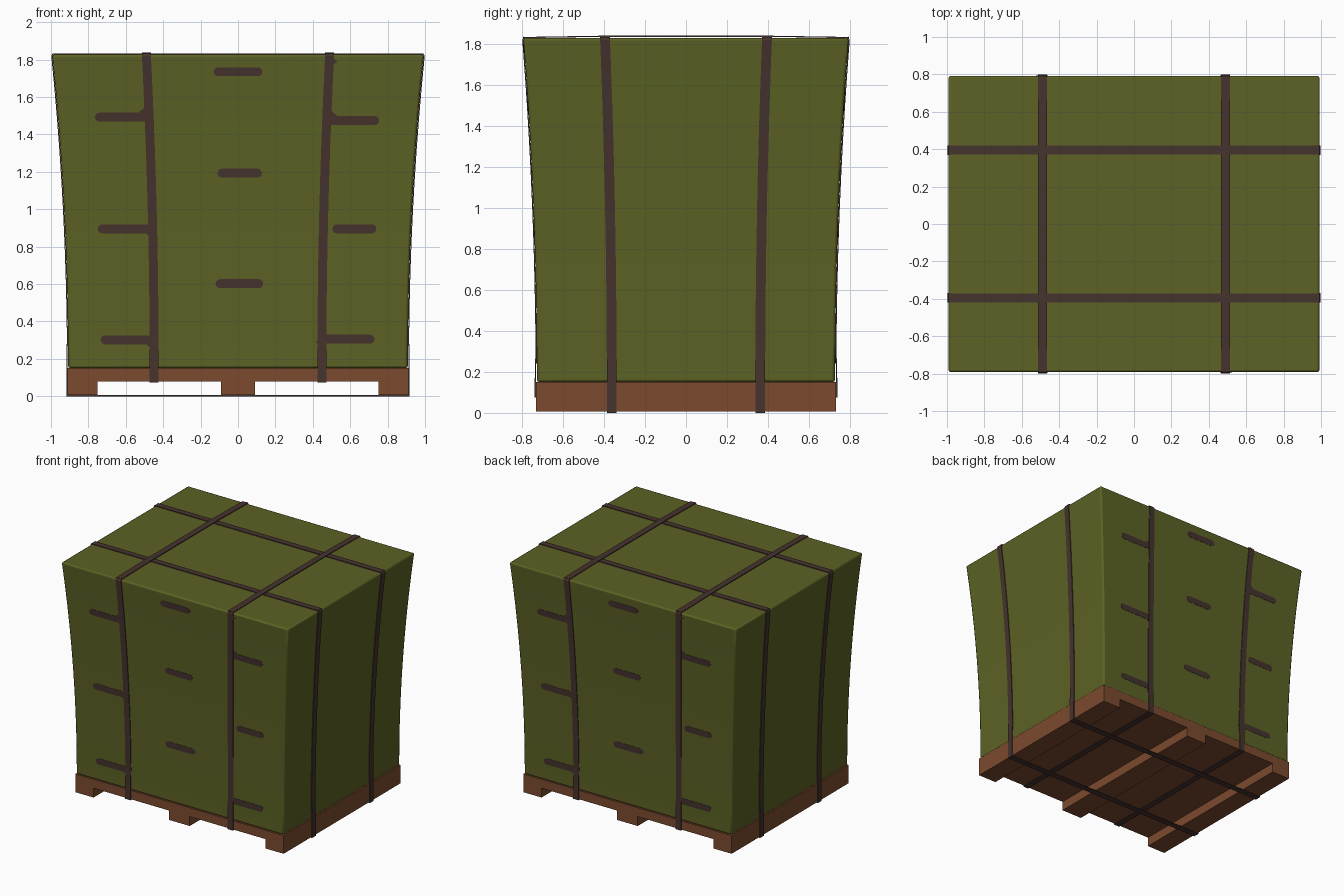
import bpy, bmesh, math

if "Cube" in bpy.data.objects:
    bpy.data.objects.remove(bpy.data.objects["Cube"])

Z0, Z1 = 0.15, 1.827      # cargo bottom and top
DECK = 0.08               # underside of pallet deck
T = 0.006                 # strap thickness
W = 0.024                 # half strap width


def material(name, rgb):
    m = bpy.data.materials.new(name)
    m.diffuse_color = (*rgb, 1)
    m.use_nodes = True
    m.node_tree.nodes["Principled BSDF"].inputs["Base Color"].default_value = m.diffuse_color
    return m


OLIVE = material("olive canvas", (0.108, 0.122, 0.018))
WOOD = material("red brown wood", (0.200, 0.070, 0.028))
DARK = material("dark brown strap", (0.060, 0.033, 0.027))


def flare(z):
    return max(0.0, (z - Z0) / (Z1 - Z0)) ** 2


def hx(z):
    return 0.908 + 0.085 * flare(z)


def hy(z):
    return 0.727 + 0.066 * flare(z)


def finish(bm, name, mat):
    bmesh.ops.recalc_face_normals(bm, faces=bm.faces)
    me = bpy.data.meshes.new(name)
    bm.to_mesh(me)
    bm.free()
    me.materials.append(mat)
    ob = bpy.data.objects.new(name, me)
    bpy.context.collection.objects.link(ob)
    return ob


def box(name, x0, x1, y0, y1, z0, z1, mat):
    bm = bmesh.new()
    bmesh.ops.create_cube(bm, size=1)
    for v in bm.verts:
        v.co.x = x1 if v.co.x > 0 else x0
        v.co.y = y1 if v.co.y > 0 else y0
        v.co.z = z1 if v.co.z > 0 else z0
    return finish(bm, name, mat)


# cargo wrapped in canvas: stacked rectangles flaring outward to the top
bm = bmesh.new()
N = 10
rings = []
for i in range(N + 1):
    z = Z0 + (Z1 - Z0) * i / N
    rings.append([bm.verts.new((sx * hx(z), sy * hy(z), z))
                  for sx, sy in ((-1, -1), (1, -1), (1, 1), (-1, 1))])
for a, b in zip(rings, rings[1:]):
    for k in range(4):
        bm.faces.new((a[k], a[(k + 1) % 4], b[(k + 1) % 4], b[k]))
bm.faces.new(rings[0][::-1])
bm.faces.new(rings[-1])
cargo = finish(bm, "canvas_cargo", OLIVE)
bev = cargo.modifiers.new("soft edges", 'BEVEL')
bev.width = 0.012
bev.segments = 2
bev.limit_method = 'ANGLE'
bpy.context.view_layer.objects.active = cargo
cargo.select_set(True)
bpy.ops.object.shade_smooth_by_angle(angle=math.radians(35))

# pallet: deck and three runners
box("pallet_deck", -0.912, 0.912, -0.732, 0.732, DECK, Z0, WOOD)
for n, (a, b) in {"left": (-0.912, -0.752), "middle": (-0.09, 0.09), "right": (0.752, 0.912)}.items():
    box("pallet_runner_" + n, a, b, -0.732, 0.732, 0.006, DECK, WOOD)


def strap(name, half, bottom, base, top_pos, over, along_y):
    """Closed band around the load; half(z) is the reach, top_pos its sideways place."""
    side_half = hx if along_y else hy

    def path(o):
        zs = [bottom - o, Z0] + [Z0 + (Z1 - Z0) * i / N for i in range(1, N)] + [Z1 - 0.008]
        right = [(max(base, half(z)) + o if z <= Z0 else half(z) + o, z) for z in zs]
        right.append((half(Z1) + o - 0.008, Z1 + o))
        if over:  # lifted where it crosses the other straps
            right += [(0.395 + W, Z1 + o + T), (0.395 - W, Z1 + o + T)]
        return right + [(-p, z) for p, z in reversed(right)]

    bm = bmesh.new()
    loops = []
    for (pi, zi), (po, zo) in zip(path(0.0005), path(T)):
        c = top_pos * side_half(max(zi, Z0)) / side_half(Z1)
        quad = []
        for p, z, w in ((pi, zi, -W), (po, zo, -W), (po, zo, W), (pi, zi, W)):
            quad.append(bm.verts.new((c + w, p, z) if along_y else (p, c + w, z)))
        loops.append(quad)
    for i in range(len(loops)):
        a, b = loops[i], loops[(i + 1) % len(loops)]
        for k in range(4):
            bm.faces.new((a[k], a[(k + 1) % 4], b[(k + 1) % 4], b[k]))
    finish(bm, name, DARK)


for s, n in ((-1, "first"), (1, "second")):
    strap("lengthwise_strap_" + n, hy, DECK, 0.732, s * 0.49, True, True)
    strap("crosswise_strap_" + n, hx, 0.006, 0.912, s * 0.395, False, False)


def plate(bm, outline, place):
    """Thin plate from a 2D outline; place(u, v, lift) puts it on a surface."""
    lo = [bm.verts.new(place(u, v, -0.001)) for u, v in outline]
    hi = [bm.verts.new(place(u, v, 0.002)) for u, v in outline]
    bm.faces.new(hi)
    bm.faces.new(lo[::-1])
    for k in range(len(lo)):
        j = (k + 1) % len(lo)
        bm.faces.new((lo[k], lo[j], hi[j], hi[k]))


def capsule(x0, x1, z, r):
    pts = []
    for cx, start in ((x1 - r, -90), (x0 + r, 90)):
        for k in range(7):
            a = math.radians(start + 30 * k)
            pts.append((cx + r * math.cos(a), z + r * math.sin(a)))
    return pts


# handle slots: x start, x end, height
SLOTS = [(-0.765, -0.47, 1.492), (-0.75, -0.45, 0.895), (-0.735, -0.44, 0.302),
         (-0.13, 0.13, 1.735), (-0.11, 0.128, 1.193), (-0.12, 0.135, 0.602),
         (0.475, 0.755, 1.475), (0.505, 0.74, 0.895), (0.44, 0.73, 0.305)]
# smudges beside the straps: tip x, strap x, height
SMUDGES = [(-0.53, -0.47, 1.52), (-0.515, -0.45, 0.885), (-0.50, -0.44, 0.285),
           (0.53, 0.475, 1.50), (0.415, 0.46, 0.29), (0.53, 0.48, 1.79)]
for side, s in (("front", 1), ("back", -1)):
    def on_wall(u, v, lift):
        return (s * u, -s * (hy(v) + lift), v)
    bm = bmesh.new()
    for x0, x1, z in SLOTS:
        plate(bm, capsule(x0, x1, z, 0.024), on_wall)
    for tip, root, z in SMUDGES:
        plate(bm, [(tip, z), (root, z - 0.045), (root, z + 0.045)], on_wall)
    finish(bm, side + "_slots", DARK)
